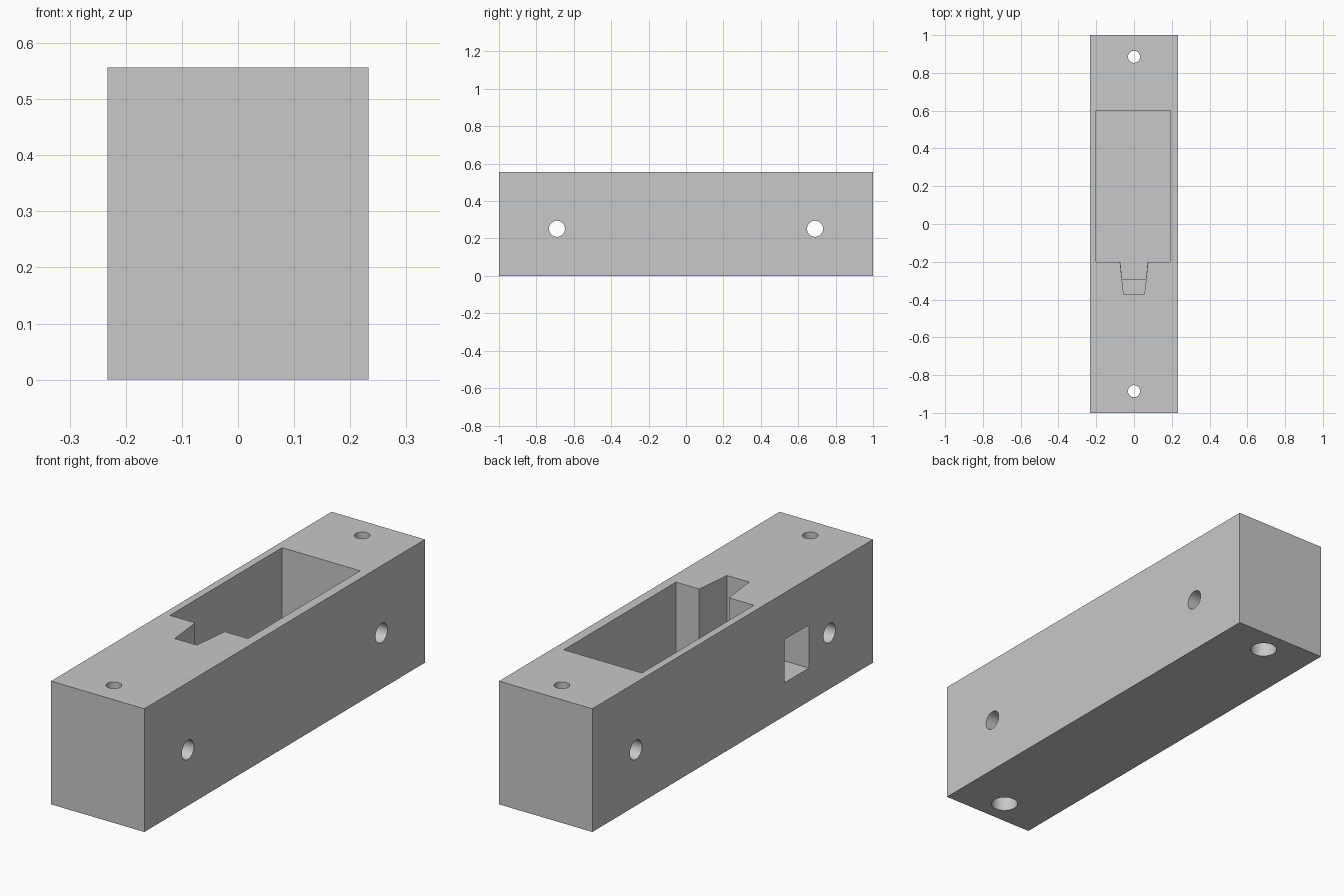
import bpy
import bmesh
from math import radians, pi
from mathutils import Matrix

cube = bpy.data.objects.get("Cube")
if cube:
    bpy.data.objects.remove(cube, do_unlink=True)

W, L, H = 0.466, 2.0, 0.556

grey = bpy.data.materials.new("plain grey")
grey.use_nodes = True
colour = (0.58, 0.58, 0.58, 1)
grey.diffuse_color = colour
grey.node_tree.nodes["Principled BSDF"].inputs["Base Color"].default_value = colour


def finish(name, bm):
    bmesh.ops.recalc_face_normals(bm, faces=bm.faces)
    mesh = bpy.data.meshes.new(name)
    bm.to_mesh(mesh)
    bm.free()
    mesh.materials.append(grey)
    ob = bpy.data.objects.new(name, mesh)
    bpy.context.collection.objects.link(ob)
    return ob


def prism(name, outline, z0, z1):
    """Extrude a plan outline from z0 to z1."""
    bm = bmesh.new()
    face = bm.faces.new([bm.verts.new((x, y, z0)) for x, y in outline])
    top = bmesh.ops.extrude_face_region(bm, geom=[face])["geom"]
    bmesh.ops.translate(bm, vec=(0, 0, z1 - z0),
                        verts=[v for v in top if isinstance(v, bmesh.types.BMVert)])
    return finish(name, bm)


def box(name, x0, x1, y0, y1, z0, z1):
    return prism(name, [(x0, y0), (x1, y0), (x1, y1), (x0, y1)], z0, z1)


def drill(name, centre, radius, depth, across=False):
    """Round cutter, upright or lying along x."""
    turn = Matrix.Rotation(pi / 2, 4, "Y") if across else Matrix.Identity(4)
    bm = bmesh.new()
    bmesh.ops.create_cone(bm, cap_ends=True, segments=48, radius1=radius,
                          radius2=radius, depth=depth,
                          matrix=Matrix.Translation(centre) @ turn)
    return finish(name, bm)


# Solid body
body = box("housing_block", -W / 2, W / 2, -L / 2, L / 2, 0, H)
OVER = H + 0.1

# Main pocket, tapered cable slot with a raised step, and side exit
cutters = [
    box("pocket_cutter", -0.2, 0.19, -0.2, 0.6, 0.06, OVER),
    prism("slot_cutter", [(-0.075, -0.19), (-0.055, -0.372),
                          (0.055, -0.372), (0.075, -0.19)], 0.15, OVER),
    prism("slot_well_cutter", [(-0.073, -0.19), (-0.063, -0.295),
                               (0.063, -0.295), (0.073, -0.19)], 0.06, 0.2),
    box("side_exit_cutter", -W, 0.055, -0.543, -0.371, 0.15, 0.345),
]

# Cross holes and counterbored mounting holes at both ends
for s in (-1, 1):
    cutters += [
        drill("cross_hole_cutter", (0, s * 0.69, 0.252), 0.043, 1, across=True),
        drill("mount_hole_cutter", (0, s * 0.885, H / 2), 0.032, 1),
        drill("counterbore_cutter", (0, s * 0.885, 0), 0.057, 0.5),
    ]

for c in cutters:
    c.hide_render = True
    mod = body.modifiers.new(c.name, "BOOLEAN")
    mod.operation = "DIFFERENCE"
    mod.solver = "EXACT"
    mod.object = c

# Apply the cuts, then remove the cutters
graph = bpy.context.evaluated_depsgraph_get()
result = bpy.data.meshes.new_from_object(body.evaluated_get(graph))
body.modifiers.clear()
body.data = result
for c in cutters:
    bpy.data.objects.remove(c, do_unlink=True)

# One material, smooth holes with crisp edges
result.materials.clear()
result.materials.append(grey)
for p in result.polygons:
    p.material_index = 0
bpy.ops.object.select_all(action="DESELECT")
body.select_set(True)
bpy.context.view_layer.objects.active = body
bpy.ops.object.shade_smooth_by_angle(angle=radians(30))
